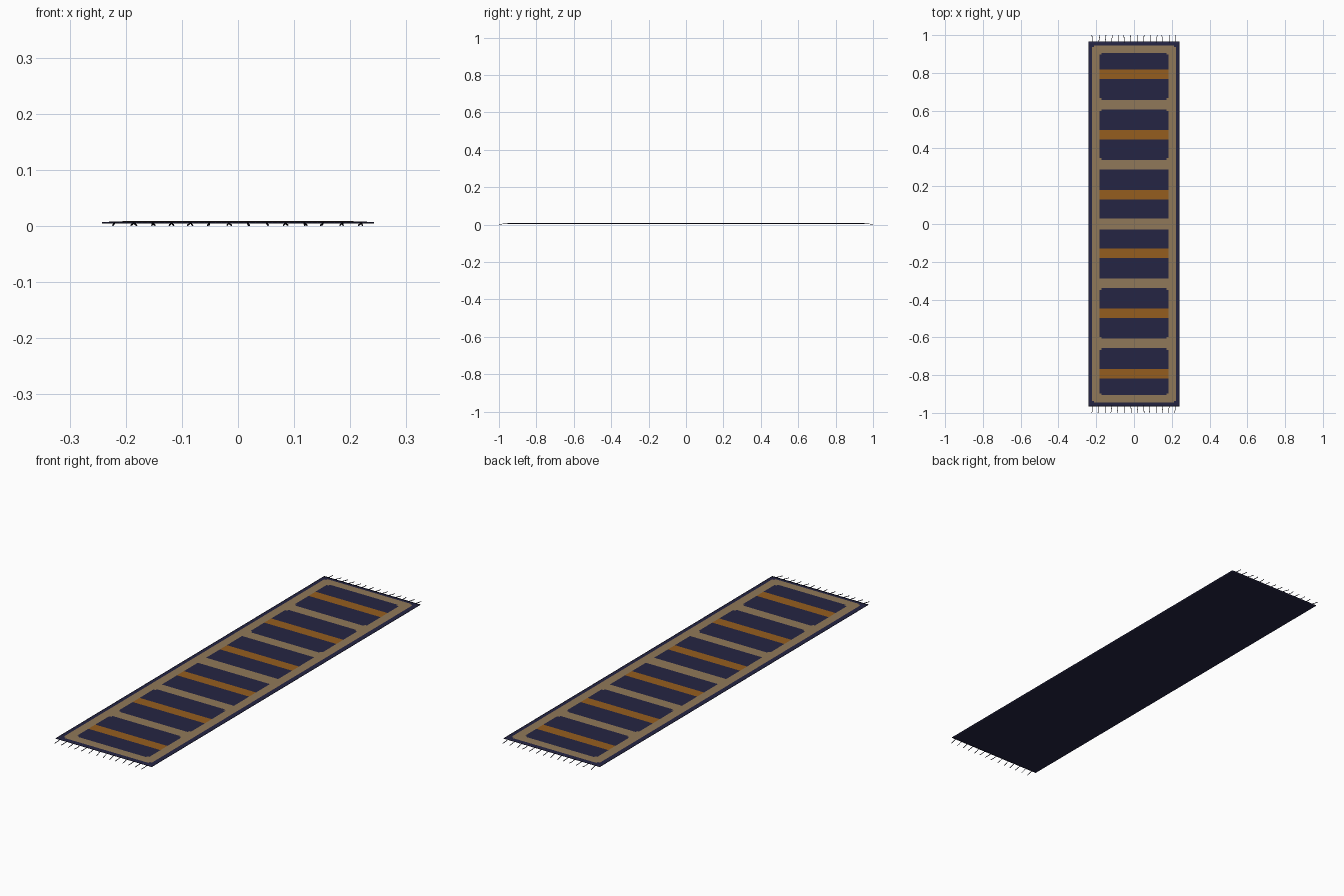
import bpy, bmesh, math, random
from mathutils import Vector

if "Cube" in bpy.data.objects:
    bpy.data.objects.remove(bpy.data.objects["Cube"])

random.seed(4)
HX, HY = 0.242, 0.966          # half size of the woven field
Z_TOP, Z_BOT = 0.0085, 0.0045


def material(name, rgb):
    m = bpy.data.materials.new(name)
    m.diffuse_color = (*rgb, 1)
    m.use_nodes = True
    m.node_tree.nodes["Principled BSDF"].inputs["Base Color"].default_value = m.diffuse_color
    return m


navy = material("navy wool", (0.018, 0.018, 0.056))
tan = material("tan wool", (0.28, 0.19, 0.10))
orange = material("orange wool", (0.30, 0.11, 0.013))
thread = material("dark thread", (0.012, 0.012, 0.03))


def in_round_rect(x, y, hx, hy, r):
    dx, dy = max(abs(x) - hx + r, 0), max(abs(y) - hy + r, 0)
    return math.hypot(dx, dy) <= r


def pattern(x, y):
    """Material slot at a point of the pile: 0 navy, 1 tan, 2 orange."""
    if not in_round_rect(x, y, 0.222, 0.944, 0.015):
        return 0
    for i in range(6):
        c = (i - 2.5) * 0.3165
        if abs(x) < 0.182 and abs(y - c) < 0.024:
            return 2
        lo, hi = max(c - 0.132, -0.905), min(c + 0.132, 0.905)
        if in_round_rect(x, y - (lo + hi) / 2, 0.182, (hi - lo) / 2, 0.018):
            return 0
    return 1


# Rug: fine woven grid, thickened, with softly falling edges
bm = bmesh.new()
bmesh.ops.create_grid(bm, x_segments=48, y_segments=194, size=1)
for v in bm.verts:
    v.co = Vector((v.co.x * HX, v.co.y * HY, Z_BOT))
res = bmesh.ops.extrude_face_region(bm, geom=bm.faces[:])
for v in [g for g in res["geom"] if isinstance(g, bmesh.types.BMVert)]:
    d = min(HX - abs(v.co.x), HY - abs(v.co.y))
    fall = max(0, 1 - d / 0.045) ** 2
    v.co.z = Z_TOP - 0.0018 * fall
bmesh.ops.recalc_face_normals(bm, faces=bm.faces[:])
for f in bm.faces:
    f.smooth = True
    c = f.calc_center_median()
    f.material_index = pattern(c.x, c.y) if f.normal.z > 0.5 else 0
me = bpy.data.meshes.new("rug")
bm.to_mesh(me)
bm.free()
rug = bpy.data.objects.new("rug", me)
bpy.context.collection.objects.link(rug)
for m in (navy, tan, orange):
    me.materials.append(m)

# Fringe: thin drooping threads along both short ends
for side, label in ((-1, "front"), (1, "back")):
    cu = bpy.data.curves.new(label + "_fringe", "CURVE")
    cu.dimensions = "3D"
    cu.bevel_depth = 0.0014
    cu.bevel_resolution = 1
    cu.use_fill_caps = True
    for i in range(14):
        x = (i - 6.5) * 0.0338
        sway = random.uniform(-0.006, 0.006)
        sp = cu.splines.new("POLY")
        sp.points.add(3)
        path = ((0, 0.955, 0.0062), (0.1, 0.972, 0.0055),
                (0.5, 0.985, 0.003), (1, 1.0, 0.0014))
        for p, (t, y, z) in zip(sp.points, path):
            p.co = (x + sway * t, side * y, z, 1)
    cu.materials.append(thread)
    ob = bpy.data.objects.new(label + "_fringe", cu)
    bpy.context.collection.objects.link(ob)
